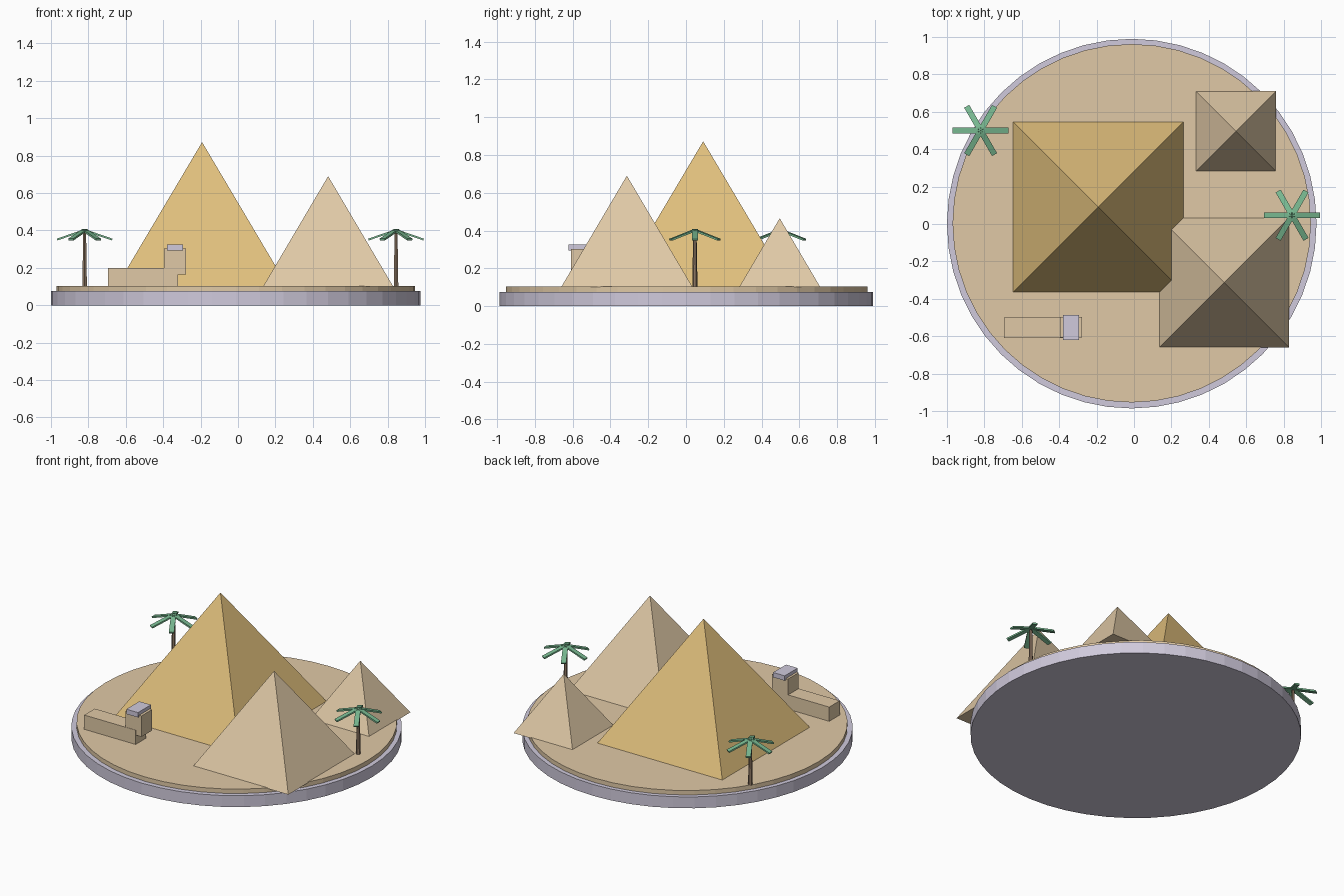
import bpy
import bmesh
import math
from mathutils import Matrix, Vector

if "Cube" in bpy.data.objects:
    bpy.data.objects.remove(bpy.data.objects["Cube"], do_unlink=True)


def material(name, rgb):
    """Flat material from 0-255 display values, stored as linear."""
    lin = [((c / 255 + 0.055) / 1.055) ** 2.4 for c in rgb] + [1]
    mat = bpy.data.materials.new(name)
    mat.use_nodes = True
    mat.diffuse_color = lin
    bsdf = mat.node_tree.nodes["Principled BSDF"]
    bsdf.inputs["Base Color"].default_value = lin
    bsdf.inputs["Roughness"].default_value = 0.9
    return mat


SAND = material("sand", (224, 201, 166))
GOLD = material("golden stone", (224, 191, 124))
STONE = material("pale lilac stone", (208, 202, 220))
TRUNK = material("palm bark", (140, 118, 98))
LEAF = material("palm green", (120, 184, 144))


def finish(name, bm, mat):
    bmesh.ops.recalc_face_normals(bm, faces=bm.faces)
    mesh = bpy.data.meshes.new(name)
    bm.to_mesh(mesh)
    bm.free()
    mesh.materials.append(mat)
    obj = bpy.data.objects.new(name, mesh)
    bpy.context.collection.objects.link(obj)
    return obj


def cone(name, x, y, z0, z1, r0, r1, sides, mat, turn=0):
    """Upright cylinder, taper or pyramid between two heights."""
    bm = bmesh.new()
    place = Matrix.Translation((x, y, (z0 + z1) / 2)) @ Matrix.Rotation(turn, 4, "Z")
    bmesh.ops.create_cone(bm, cap_ends=True, segments=sides, radius1=r0,
                          radius2=r1, depth=z1 - z0, matrix=place)
    bmesh.ops.remove_doubles(bm, verts=bm.verts, dist=1e-5)
    return finish(name, bm, mat)


def pyramid(name, x, y, half, top, mat):
    return cone(name, x, y, 0.1, top, half * math.sqrt(2), 0, 4, mat, math.pi / 4)


def box(name, low, high, mat):
    low, high = Vector(low), Vector(high)
    bm = bmesh.new()
    bmesh.ops.create_cube(bm, size=1, matrix=Matrix.Translation((low + high) / 2)
                          @ Matrix.Diagonal((*(high - low), 1)))
    return finish(name, bm, mat)


def palm(side, x, y):
    cone(side + "_palm_trunk", x, y, 0.1, 0.39, 0.014, 0.009, 6, TRUNK)
    # Six flat fronds sloping down from the crown
    bm = bmesh.new()
    droop = Matrix.Rotation(math.radians(19), 4, "Y")
    shape = Matrix.Translation((0.078, 0, 0)) @ Matrix.Diagonal((0.156, 0.031, 0.01, 1))
    for i in range(6):
        spin = Matrix.Rotation(i * math.pi / 3, 4, "Z")
        bmesh.ops.create_cube(bm, size=1, matrix=Matrix.Translation((x, y, 0.402))
                              @ spin @ droop @ shape)
    finish(side + "_palm_fronds", bm, LEAF)


# Round base with sand layer
cone("base_disc", -0.012, 0.002, 0, 0.075, 0.988, 0.988, 48, STONE)
cone("sand_disc", -0.012, 0.004, 0.075, 0.104, 0.958, 0.958, 48, SAND)

# Pyramids
pyramid("great_pyramid", -0.192, 0.091, 0.458, 0.872, GOLD)
pyramid("middle_pyramid", 0.482, -0.313, 0.348, 0.69, SAND)
pyramid("small_pyramid", 0.545, 0.496, 0.215, 0.465, SAND)

# Reclining statue
box("statue_body", (-0.695, -0.61, 0.1), (-0.32, -0.5, 0.198), SAND)
box("statue_head", (-0.395, -0.608, 0.165), (-0.278, -0.498, 0.303), SAND)
box("statue_headdress", (-0.38, -0.621, 0.293), (-0.295, -0.486, 0.325), STONE)

# Palms
palm("right", -0.82, 0.5)
palm("left", 0.845, 0.047)
